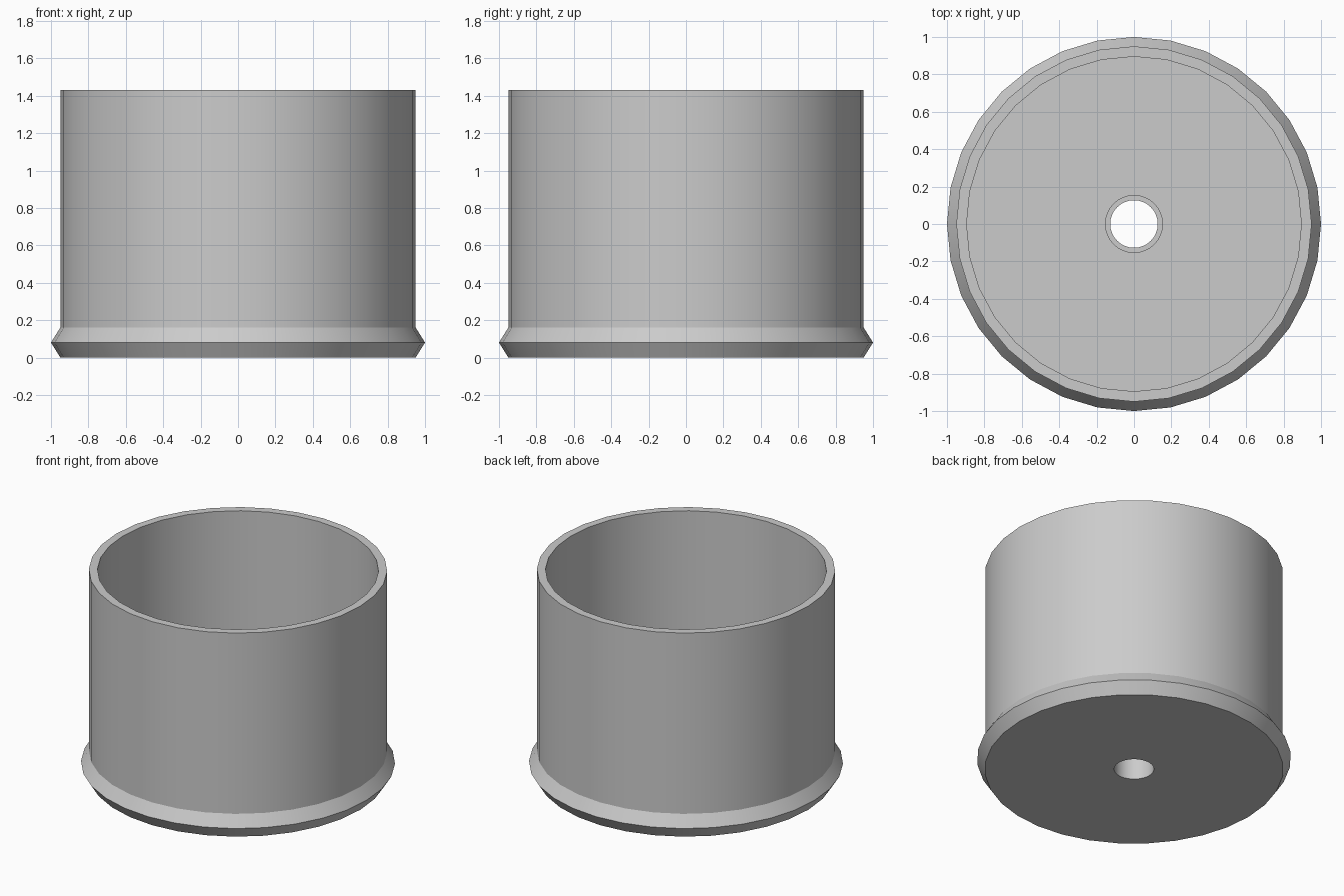
import bpy
import bmesh
import math

cube = bpy.data.objects.get("Cube")
if cube:
    bpy.data.objects.remove(cube, do_unlink=True)

SIDES = 32

# Single grey material
grey = bpy.data.materials.new("plain_grey")
grey.use_nodes = True
colour = (0.6, 0.6, 0.6, 1)
grey.diffuse_color = colour
grey.node_tree.nodes["Principled BSDF"].inputs["Base Color"].default_value = colour


def lathe(name, profile):
    """Revolve a closed (radius, height) profile around z."""
    bm = bmesh.new()
    verts = [bm.verts.new((r, 0, z)) for r, z in profile]
    edges = [bm.edges.new((v, verts[i - 1])) for i, v in enumerate(verts)]
    bmesh.ops.spin(bm, geom=verts + edges, cent=(0, 0, 0), axis=(0, 0, 1),
                   angle=math.tau, steps=SIDES, use_merge=True)
    bmesh.ops.remove_doubles(bm, verts=bm.verts[:], dist=1e-4)
    bmesh.ops.recalc_face_normals(bm, faces=bm.faces[:])
    mesh = bpy.data.meshes.new(name)
    bm.to_mesh(mesh)
    bm.free()
    mesh.materials.append(grey)
    obj = bpy.data.objects.new(name, mesh)
    bpy.context.collection.objects.link(obj)
    bpy.ops.object.select_all(action="DESELECT")
    obj.select_set(True)
    bpy.context.view_layer.objects.active = obj
    bpy.ops.object.shade_smooth_by_angle(angle=math.radians(28))
    return obj


# Open cup: pierced floor, central collar, thin wall and flared foot ridge
HOLE, COLLAR, INNER, OUTER = 0.127, 0.155, 0.895, 0.95
FLOOR, COLLAR_TOP, RIM = 0.08, 0.3, 1.43
lathe("cup_body", [
    (HOLE, 0), (OUTER, 0), (1.0, 0.08), (OUTER, 0.16),
    (OUTER, RIM), (INNER, RIM), (INNER, FLOOR),
    (COLLAR, FLOOR), (COLLAR, COLLAR_TOP), (HOLE, COLLAR_TOP),
])
